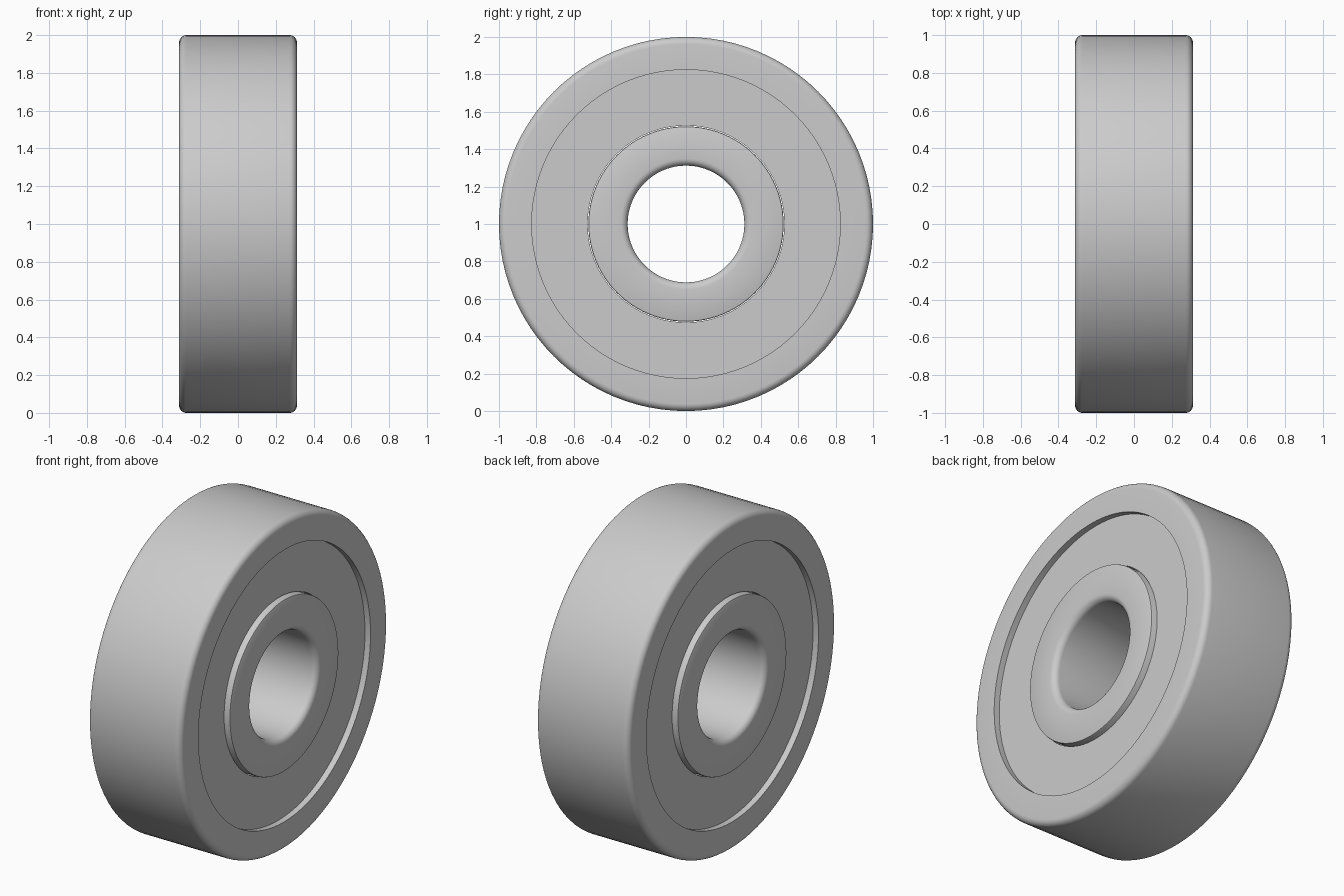
import bpy, bmesh, math

old = bpy.data.objects.get("Cube")
if old:
    bpy.data.objects.remove(old, do_unlink=True)

SEGMENTS = 96
HALF = 0.312      # half width of the rings
FACE = 0.275      # outer face of the shields
ROUND = 0.038     # edge rounding
R_OUT, R_LIP, R_HUB, R_BORE = 1.0, 0.825, 0.522, 0.312

steel = bpy.data.materials.new("steel grey")
steel.use_nodes = True
colour = (0.6, 0.6, 0.6, 1)
steel.diffuse_color = colour
steel.node_tree.nodes["Principled BSDF"].inputs["Base Color"].default_value = colour


def fillet(r, x, r_dir, x_dir, size=ROUND, steps=6):
    """Quarter-round corner points, from the cylinder wall to the flat face."""
    cr, cx = r - r_dir * size, x - x_dir * size
    angles = [math.pi / 2 * i / steps for i in range(steps + 1)]
    return [(cr + r_dir * size * math.cos(a), cx + x_dir * size * math.sin(a)) for a in angles]


def revolve(name, profile):
    """Sweep a closed (radius, x) profile around the x axis."""
    bm = bmesh.new()
    loops = []
    for i in range(SEGMENTS):
        a = 2 * math.pi * i / SEGMENTS
        loops.append([bm.verts.new((x, r * math.cos(a), r * math.sin(a))) for r, x in profile])
    n = len(profile)
    for i in range(SEGMENTS):
        p, q = loops[i], loops[(i + 1) % SEGMENTS]
        for j in range(n):
            k = (j + 1) % n
            bm.faces.new((p[j], p[k], q[k], q[j]))
    bmesh.ops.recalc_face_normals(bm, faces=bm.faces)
    mesh = bpy.data.meshes.new(name)
    bm.to_mesh(mesh)
    bm.free()
    mesh.materials.append(steel)
    obj = bpy.data.objects.new(name, mesh)
    obj.location.z = R_OUT
    bpy.context.collection.objects.link(obj)
    bpy.ops.object.select_all(action='DESELECT')
    obj.select_set(True)
    bpy.context.view_layer.objects.active = obj
    bpy.ops.object.shade_smooth_by_angle(angle=math.radians(30))


def mirrored(half):
    """Close a half profile by reflecting it to the other side."""
    return half + [(r, -x) for r, x in reversed(half)]


# Outer race: rounded rim, square inner lip
revolve("outer_race", mirrored(fillet(R_OUT, HALF, 1, 1) + [(R_LIP, HALF)]))

# Inner race: rounded bore, crisp outer edge
revolve("inner_race", mirrored(fillet(R_BORE, HALF, -1, 1) + fillet(R_HUB, HALF, 1, 1, 0.008, 2)[::-1]))

# Recessed shields between the races
for side, x_dir in (("left", 1), ("right", -1)):
    inner, outer = R_HUB + 0.004, R_LIP
    a, b = x_dir * FACE, x_dir * (FACE - 0.04)
    revolve(side + "_shield", [(inner, a), (outer, a), (outer, b), (inner, b)])
